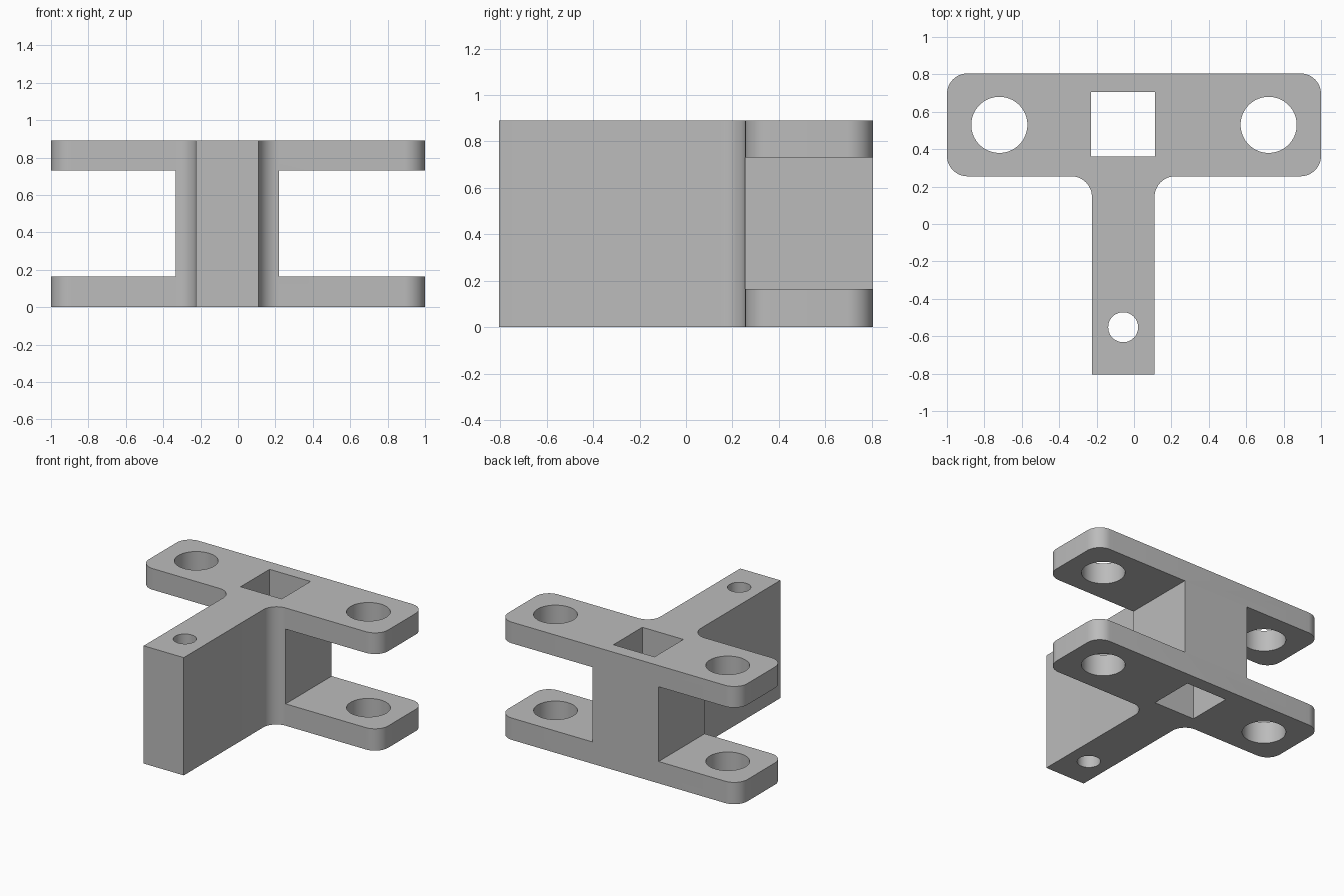
import bpy
import bmesh
from math import cos, sin, radians

if "Cube" in bpy.data.objects:
    bpy.data.objects.remove(bpy.data.objects["Cube"], do_unlink=True)

HEIGHT = 0.89
BACK, BAR_FRONT, FRONT = 0.805, 0.255, -0.805   # y of the bar and the stem
STEM_L, STEM_R = -0.225, 0.11                   # x of the stem sides
RADIUS = 0.11                                   # outer corners and fillets
SLOT_LOW, SLOT_HIGH = 0.165, 0.73

grey = bpy.data.materials.new("plain grey")
grey.use_nodes = True
colour = (0.5, 0.5, 0.5, 1)
grey.diffuse_color = colour
grey.node_tree.nodes["Principled BSDF"].inputs["Base Color"].default_value = colour


def arc(cx, cy, r, start, end, steps=12):
    angles = [radians(start + (end - start) * i / steps) for i in range(steps + 1)]
    return [(cx + r * cos(a), cy + r * sin(a)) for a in angles]


def rect(x0, x1, y0, y1):
    return [(x0, y0), (x1, y0), (x1, y1), (x0, y1)]


def prism(name, outline, z0, z1):
    """Extrude a flat outline from z0 up to z1."""
    bm = bmesh.new()
    base = bm.faces.new([bm.verts.new((x, y, z0)) for x, y in outline])
    top = bmesh.ops.extrude_face_region(bm, geom=[base])["geom"]
    verts = [v for v in top if isinstance(v, bmesh.types.BMVert)]
    bmesh.ops.translate(bm, verts=verts, vec=(0, 0, z1 - z0))
    bmesh.ops.recalc_face_normals(bm, faces=bm.faces)
    mesh = bpy.data.meshes.new(name)
    bm.to_mesh(mesh)
    bm.free()
    mesh.materials.append(grey)
    obj = bpy.data.objects.new(name, mesh)
    bpy.context.collection.objects.link(obj)
    return obj


# T-shaped body with rounded bar ends and filleted stem
R = RADIUS
outline = [(STEM_L, FRONT), (STEM_R, FRONT)]
outline += arc(STEM_R + R, BAR_FRONT - R, R, 180, 90)
outline += arc(1 - R, BAR_FRONT + R, R, -90, 0)
outline += arc(1 - R, BACK - R, R, 0, 90)
outline += arc(R - 1, BACK - R, R, 90, 180)
outline += arc(R - 1, BAR_FRONT + R, R, 180, 270)
outline += arc(STEM_L - R, BAR_FRONT - R, R, 90, 0)
body = prism("t_bracket", outline, 0, HEIGHT)

# Side slots that leave an upper and a lower arm
cutters = [
    prism("left_slot", rect(STEM_R + R, 1.2, 0.2, 1), SLOT_LOW, SLOT_HIGH),
    prism("right_slot", rect(-1.2, STEM_L - R, 0.2, 1), SLOT_LOW, SLOT_HIGH),
]

# Vertical openings: square socket, arm holes and stem pin hole
openings = {
    "square_socket": rect(-0.23, 0.113, 0.36, 0.705),
    "left_arm_hole": arc(0.72, 0.53, 0.15, 0, 360, 64)[:-1],
    "right_arm_hole": arc(-0.72, 0.53, 0.15, 0, 360, 64)[:-1],
    "stem_pin_hole": arc(-0.058, -0.552, 0.08, 0, 360, 48)[:-1],
}
cutters += [prism(name, shape, -0.1, HEIGHT + 0.1) for name, shape in openings.items()]

bpy.ops.object.select_all(action='DESELECT')
bpy.context.view_layer.objects.active = body
body.select_set(True)
for cutter in cutters:
    cutter.hide_render = True
    cut = body.modifiers.new(cutter.name, 'BOOLEAN')
    cut.operation = 'DIFFERENCE'
    cut.solver = 'EXACT'
    cut.object = cutter
    bpy.ops.object.modifier_apply(modifier=cut.name)
    bpy.data.objects.remove(cutter, do_unlink=True)

bpy.ops.object.shade_smooth_by_angle(angle=radians(30))
